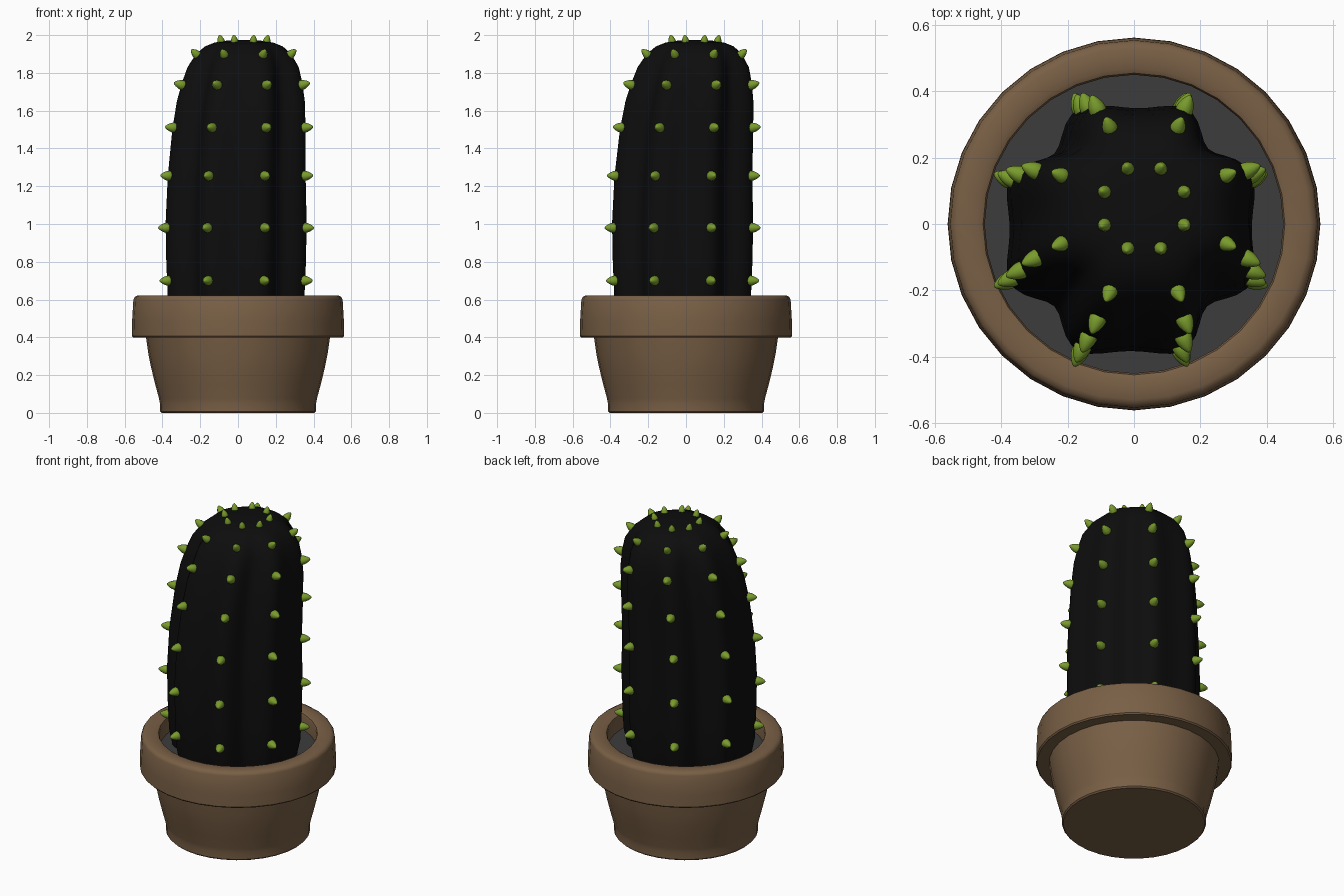
import bpy, bmesh
from math import sin, cos, pi, radians
from mathutils import Vector

if "Cube" in bpy.data.objects:
    bpy.data.objects.remove(bpy.data.objects["Cube"])


def material(name, rgb):
    m = bpy.data.materials.new(name)
    m.diffuse_color = (*rgb, 1)
    m.use_nodes = True
    m.node_tree.nodes["Principled BSDF"].inputs["Base Color"].default_value = m.diffuse_color
    return m


def finish(bm, name, mat, angle=40):
    bmesh.ops.recalc_face_normals(bm, faces=bm.faces)
    me = bpy.data.meshes.new(name)
    bm.to_mesh(me)
    bm.free()
    me.materials.append(mat)
    ob = bpy.data.objects.new(name, me)
    bpy.context.collection.objects.link(ob)
    bpy.ops.object.select_all(action='DESELECT')
    ob.select_set(True)
    bpy.context.view_layer.objects.active = ob
    bpy.ops.object.shade_smooth_by_angle(angle=radians(angle))
    return ob


def loft(bm, rings, caps=True):
    """Bridge successive rings of points, closing both ends."""
    loops = [[bm.verts.new(p) for p in ring] for ring in rings]
    for a, b in zip(loops, loops[1:]):
        n = len(a)
        for i in range(n):
            bm.faces.new((a[i], a[(i + 1) % n], b[(i + 1) % n], b[i]))
    if caps:
        bm.faces.new(loops[0])
        bm.faces.new(loops[-1])


def lathe(name, profile, n, mat):
    bm = bmesh.new()
    loft(bm, [[(r * cos(2 * pi * i / n), r * sin(2 * pi * i / n), z)
               for i in range(n)] for r, z in profile])
    return finish(bm, name, mat)


clay = material("clay", (0.19, 0.115, 0.06))
earth = material("soil", (0.045, 0.045, 0.045))
skin = material("cactus_skin", (0.004, 0.004, 0.004))
green = material("spine_green", (0.19, 0.33, 0.025))

# Pot with thick rim and hollow inside
lathe("pot", [(0.405, 0), (0.413, 0.008), (0.413, 0.05), (0.418, 0.075),
              (0.438, 0.15), (0.46, 0.24), (0.474, 0.31), (0.487, 0.40),
              (0.555, 0.40), (0.562, 0.408), (0.561, 0.48), (0.554, 0.60),
              (0.547, 0.614), (0.53, 0.622), (0.47, 0.622), (0.455, 0.615),
              (0.45, 0.60), (0.45, 0.50)], 32, clay)

# Soil
lathe("soil", [(0.45, 0.49), (0.45, 0.52)], 32, earth)

# Cactus body stations: z, rib radius, centre x, centre y
STATIONS = [(0.50, 0.36, -0.01, -0.018), (0.62, 0.385, -0.01, -0.018),
            (0.80, 0.393, -0.01, -0.018), (1.00, 0.397, -0.01, -0.018),
            (1.25, 0.388, -0.007, -0.014), (1.50, 0.375, 0.005, 0.003),
            (1.65, 0.360, 0.015, 0.018), (1.75, 0.338, 0.022, 0.03),
            (1.83, 0.312, 0.027, 0.038), (1.90, 0.263, 0.03, 0.044),
            (1.94, 0.212, 0.031, 0.047), (1.96, 0.160, 0.031, 0.047),
            (1.97, 0.100, 0.031, 0.047), (1.973, 0.03, 0.031, 0.047)]


def rib(t, z):
    valley = 0.87 + 0.05 * cos(4 * t)
    if z > 1.8:
        valley += (0.98 - valley) * min(1, (z - 1.8) / 0.16)
    return valley + (1 - valley) * 0.5 * (1 - cos(8 * t))


N = 80
bm = bmesh.new()
loft(bm, [[(cx + r * rib(2 * pi * i / N, z) * cos(2 * pi * i / N),
            cy + r * rib(2 * pi * i / N, z) * sin(2 * pi * i / N), z)
           for i in range(N)] for z, r, cx, cy in STATIONS])
finish(bm, "cactus_body", skin, 60)


def station(z):
    for a, b in zip(STATIONS, STATIONS[1:]):
        if a[0] <= z <= b[0]:
            f = (z - a[0]) / (b[0] - a[0])
            return [p + f * (q - p) for p, q in zip(a, b)]


# Spines: seven rows of blunt cones along the eight ribs
# (row height, upward tilt in degrees)
ROWS = [(0.70, 0), (0.98, 0), (1.255, 2), (1.51, 5),
        (1.735, 15), (1.895, 40), (1.965, 75)]
SPINE = [(0.024, -0.012), (0.027, 0.0), (0.024, 0.016),
         (0.017, 0.032), (0.009, 0.044), (0.003, 0.049)]
bm = bmesh.new()
for z, tilt in ROWS:
    _, r, cx, cy = station(z)
    for k in range(8):
        t = pi / 8 + k * pi / 4
        e = radians(tilt)
        axis = Vector((cos(t) * cos(e), sin(t) * cos(e), sin(e)))
        side = Vector((-sin(t), cos(t), 0))
        up = axis.cross(side)
        base = Vector((cx + r * cos(t), cy + r * sin(t), z))
        s = 0.75 if tilt > 60 else 0.88 if tilt > 30 else 1
        loft(bm, [[base + s * (axis * h + w * (side * cos(a) + up * sin(a)))
                   for a in [2 * pi * i / 12 for i in range(12)]]
                  for w, h in SPINE])
finish(bm, "spines", green, 60)
